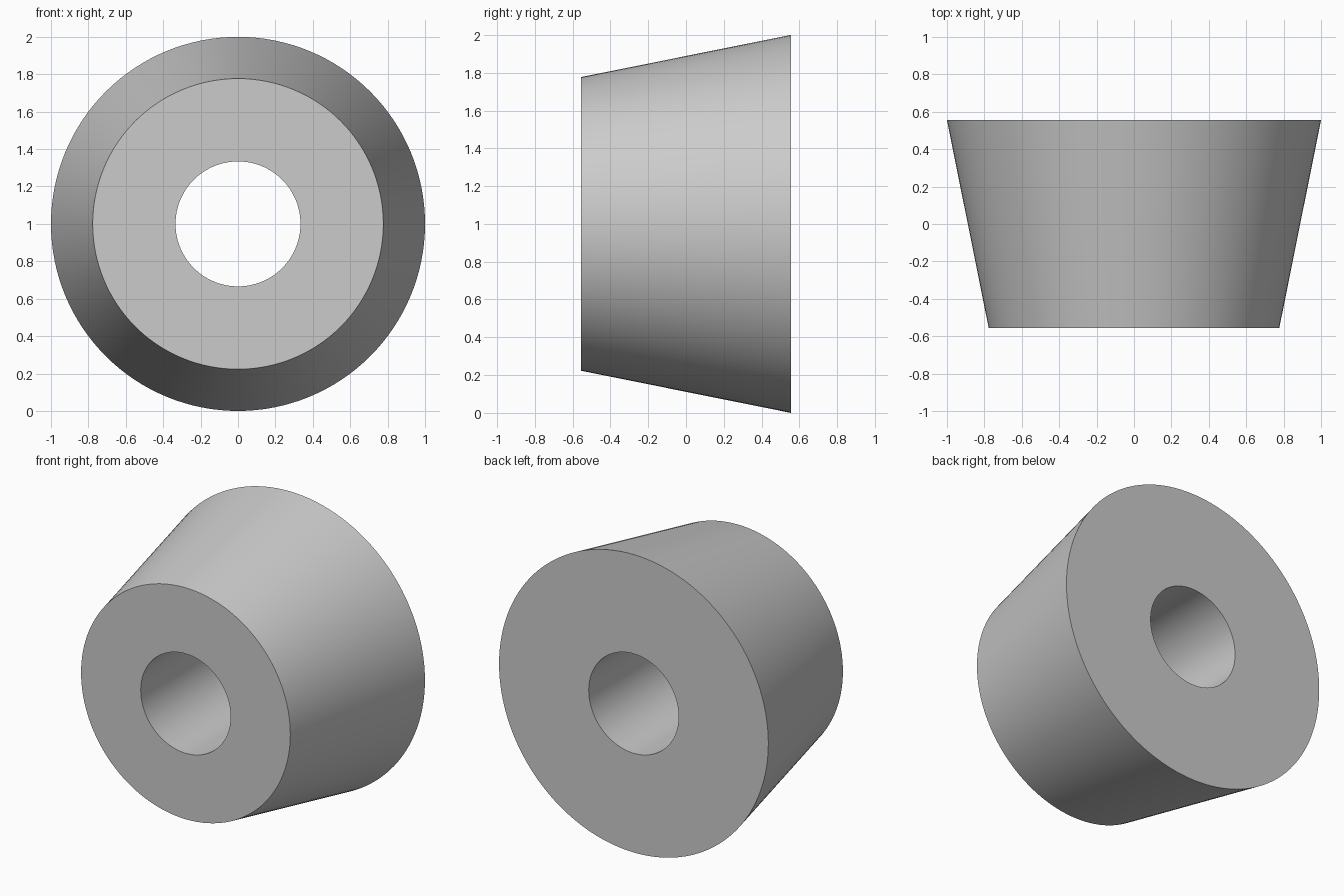
import bpy
import bmesh
from math import cos, sin, pi, radians

cube = bpy.data.objects.get("Cube")
if cube:
    bpy.data.objects.remove(cube, do_unlink=True)

SIDES = 128
HALF_LENGTH = 0.555
FRONT_RADIUS, BACK_RADIUS, BORE_RADIUS = 0.777, 1.0, 0.334

# Plain grey material
grey = bpy.data.materials.new("light grey")
grey.use_nodes = True
colour = (0.6, 0.6, 0.6, 1.0)
grey.diffuse_color = colour
grey.node_tree.nodes["Principled BSDF"].inputs["Base Color"].default_value = colour


def ring(bm, radius, y):
    """Circle of vertices around the y axis."""
    steps = [2 * pi * i / SIDES for i in range(SIDES)]
    return [bm.verts.new((radius * cos(a), y, radius * sin(a))) for a in steps]


# Tapered bushing: a closed profile swept round the bore axis
profile = [
    (FRONT_RADIUS, -HALF_LENGTH),
    (BACK_RADIUS, HALF_LENGTH),
    (BORE_RADIUS, HALF_LENGTH),
    (BORE_RADIUS, -HALF_LENGTH),
]
bm = bmesh.new()
rings = [ring(bm, r, y) for r, y in profile]
for k, a in enumerate(rings):
    b = rings[(k + 1) % len(rings)]
    for i in range(SIDES):
        j = (i + 1) % SIDES
        bm.faces.new((a[i], a[j], b[j], b[i]))
bmesh.ops.recalc_face_normals(bm, faces=bm.faces)

mesh = bpy.data.meshes.new("tapered_bushing")
bm.to_mesh(mesh)
bm.free()
mesh.materials.append(grey)
bushing = bpy.data.objects.new("tapered_bushing", mesh)
bushing.location.z = BACK_RADIUS
bpy.context.collection.objects.link(bushing)

# Smooth walls with crisp rims
bpy.ops.object.select_all(action="DESELECT")
bushing.select_set(True)
bpy.context.view_layer.objects.active = bushing
bpy.ops.object.shade_smooth_by_angle(angle=radians(30))
